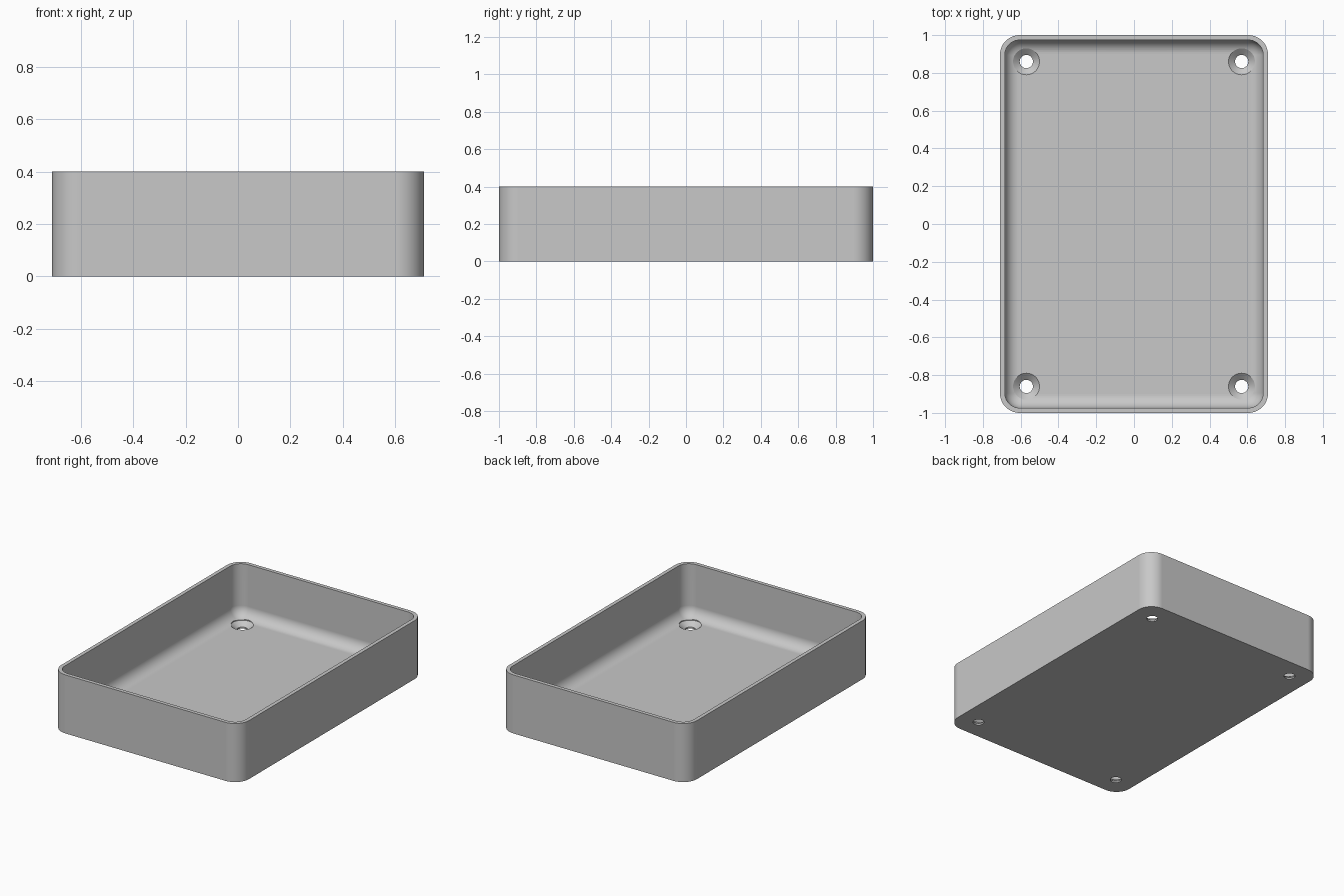
import bpy, bmesh
from math import sin, cos, pi

cube = bpy.data.objects.get("Cube")
if cube:
    bpy.data.objects.remove(cube, do_unlink=True)

HALF_X, HALF_Y, HEIGHT = 0.71, 1.0, 0.4
CORNER, WALL, FLOOR, FILLET = 0.105, 0.026, 0.04, 0.075
HOLE_X, HOLE_Y, HOLE_R, SINK_R, SINK_Z = 0.57, 0.86, 0.035, 0.07, 0.01
ARC_STEPS, FILLET_STEPS, HOLE_SIDES = 12, 10, 48


def grey_material():
    mat = bpy.data.materials.new("plain grey")
    mat.use_nodes = True
    colour = (0.58, 0.58, 0.58, 1)
    mat.diffuse_color = colour
    mat.node_tree.nodes["Principled BSDF"].inputs["Base Color"].default_value = colour
    return mat


def rounded_outline(inset, z):
    """Rounded rectangle, pulled in from the outer wall by inset."""
    radius = CORNER - inset
    points = []
    for quarter, (sx, sy) in enumerate([(1, 1), (-1, 1), (-1, -1), (1, -1)]):
        for i in range(ARC_STEPS + 1):
            a = (quarter + i / ARC_STEPS) * pi / 2
            points.append((sx * (HALF_X - CORNER) + radius * cos(a),
                           sy * (HALF_Y - CORNER) + radius * sin(a), z))
    return points


def circle(x, y, radius, z):
    return [(x + radius * cos(2 * pi * i / HOLE_SIDES),
             y + radius * sin(2 * pi * i / HOLE_SIDES), z) for i in range(HOLE_SIDES)]


def loft(name, outlines):
    """Bridge a stack of outlines and cap both ends."""
    bm = bmesh.new()
    loops = [[bm.verts.new(p) for p in outline] for outline in outlines]
    for a, b in zip(loops, loops[1:]):
        for i in range(len(a)):
            j = (i + 1) % len(a)
            bm.faces.new((a[i], a[j], b[j], b[i]))
    bm.faces.new(loops[0][::-1])
    bm.faces.new(loops[-1])
    bmesh.ops.recalc_face_normals(bm, faces=bm.faces)
    mesh = bpy.data.meshes.new(name)
    bm.to_mesh(mesh)
    bm.free()
    obj = bpy.data.objects.new(name, mesh)
    bpy.context.collection.objects.link(obj)
    return obj


# Open tray: outer wall, rim, inner wall, then a cove down to the floor
outlines = [rounded_outline(0, 0), rounded_outline(0, HEIGHT), rounded_outline(WALL, HEIGHT)]
for i in range(FILLET_STEPS + 1):
    a = i / FILLET_STEPS * pi / 2
    outlines.append(rounded_outline(WALL + FILLET * (1 - cos(a)),
                                    FLOOR + FILLET * (1 - sin(a))))
tray = loft("tray", outlines)
tray.data.materials.append(grey_material())
bpy.context.view_layer.objects.active = tray
tray.select_set(True)

# Countersunk screw holes in the four floor corners
for sx in (-1, 1):
    for sy in (-1, 1):
        x, y = sx * HOLE_X, sy * HOLE_Y
        profile = [(HOLE_R, -0.05), (HOLE_R, SINK_Z), (SINK_R, FLOOR), (SINK_R, HEIGHT / 2)]
        cutter = loft("hole_cutter", [circle(x, y, r, z) for r, z in profile])
        cutter.hide_render = True
        cut = tray.modifiers.new("screw_hole", 'BOOLEAN')
        cut.operation = 'DIFFERENCE'
        cut.solver = 'EXACT'
        cut.object = cutter
        bpy.ops.object.modifier_apply(modifier=cut.name)
        bpy.data.objects.remove(cutter, do_unlink=True)

# Smooth corners and cove, with flat floor and walls
bpy.ops.object.shade_smooth_by_angle(angle=pi / 6)
weighted = tray.modifiers.new("flat_panels", 'WEIGHTED_NORMAL')
weighted.keep_sharp = True
weighted.weight = 100
